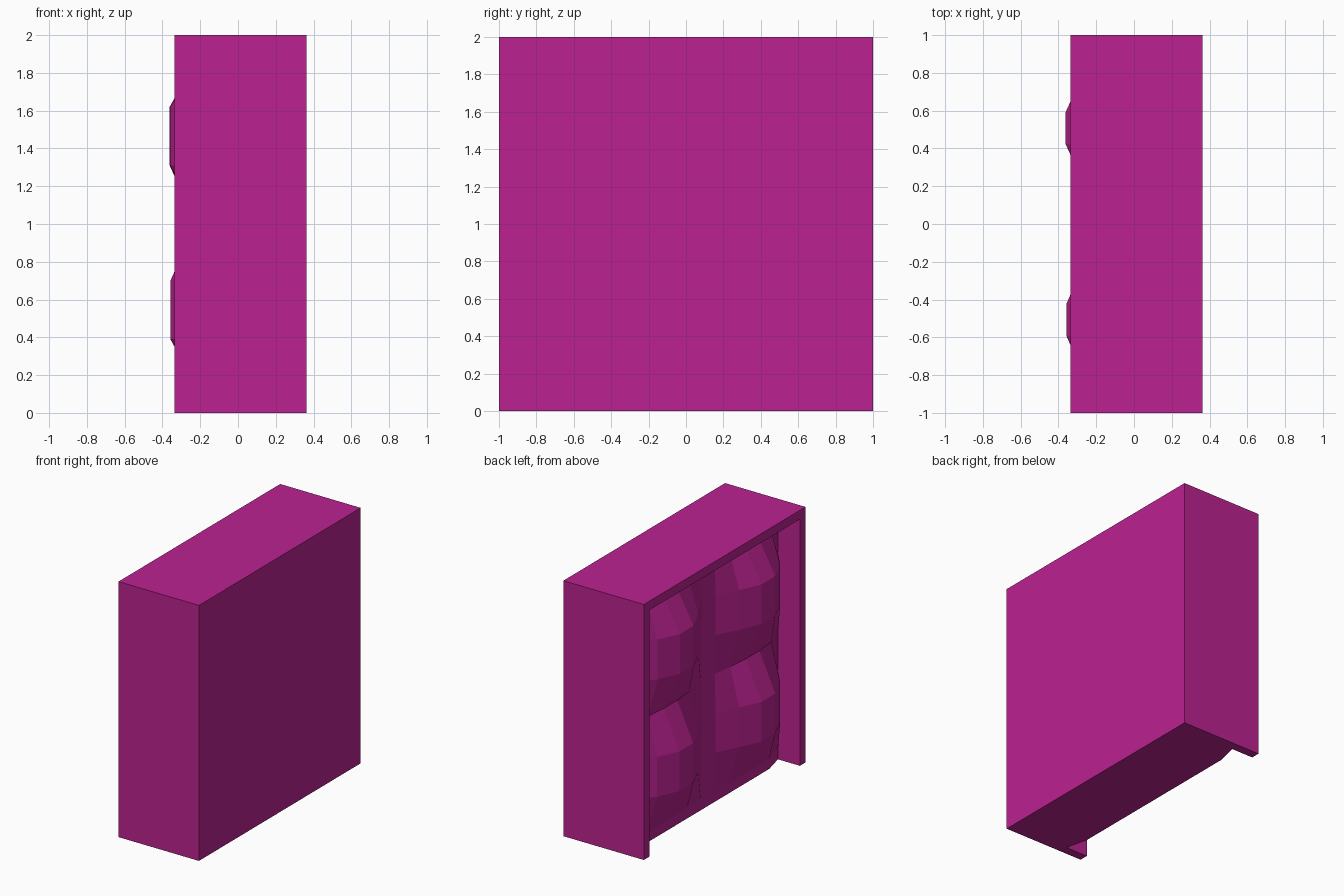
import bpy, bmesh

if "Cube" in bpy.data.objects:
    bpy.data.objects.remove(bpy.data.objects["Cube"])

WALL, RIM_X, BACK_X = 0.07, -0.335, 0.362
INNER_Y, INNER_Z = 1 - WALL, 2 - WALL

mat = bpy.data.materials.new("magenta")
mat.diffuse_color = (0.497, 0.016, 0.279, 1)
mat.use_nodes = True
mat.node_tree.nodes["Principled BSDF"].inputs["Base Color"].default_value = mat.diffuse_color

# Rows and columns of the 2 x 2 padded front, with a swell factor for each
ROWS = [(0, 0), (0.08, 0), (0.39, 1), (0.70, 1), (1.0, 0.2),
        (1.31, 1), (1.62, 1), (INNER_Z, 0)]
HALF = [(0.085, 0.06), (0.254, 0.56), (0.423, 1), (0.592, 1), (0.761, 0.56), (INNER_Y, 0)]
COLS = [(-y, f) for y, f in reversed(HALF)] + HALF


def depth(y, fy, z, fz):
    base = 0.145 if abs(y) > 0.9 else 0.187
    top = 0.362 if y > 0 and z > 1 else 0.358
    return -(base + (top - base) * fy * fz)


bm = bmesh.new()

# Padding surface
grid = [[bm.verts.new((depth(y, fy, z, fz), y, z)) for y, fy in COLS] for z, fz in ROWS]
for a, b in zip(grid, grid[1:]):
    for i in range(len(a) - 1):
        bm.faces.new((a[i], a[i + 1], b[i + 1], b[i]))

# Frame: carry the side and top border out to the rim, across it, and to the back
path = [r[0] for r in grid] + grid[-1][1:-1] + [r[-1] for r in reversed(grid)]


def outer(v):
    y, z = v.co.y, v.co.z
    if abs(y) > INNER_Y - 0.001:
        y = 1 if y > 0 else -1
    return y, 2 if z > INNER_Z - 0.001 else z


def strip(old, x, grow):
    new = [bm.verts.new((x, *(outer(v) if grow else (v.co.y, v.co.z)))) for v in old]
    for i in range(len(old) - 1):
        bm.faces.new((old[i], old[i + 1], new[i + 1], new[i]))
    return new


rim_in = strip(path, RIM_X, False)
rim_out = strip(rim_in, RIM_X, True)
back = strip(rim_out, BACK_X, False)

# Flat back and underside
bm.faces.new(back)
bmesh.ops.holes_fill(bm, edges=[e for e in bm.edges if e.is_boundary], sides=0)
bmesh.ops.recalc_face_normals(bm, faces=bm.faces[:])

mesh = bpy.data.meshes.new("padded_panel")
bm.to_mesh(mesh)
bm.free()
mesh.materials.append(mat)
panel = bpy.data.objects.new("padded_panel", mesh)
bpy.context.collection.objects.link(panel)
